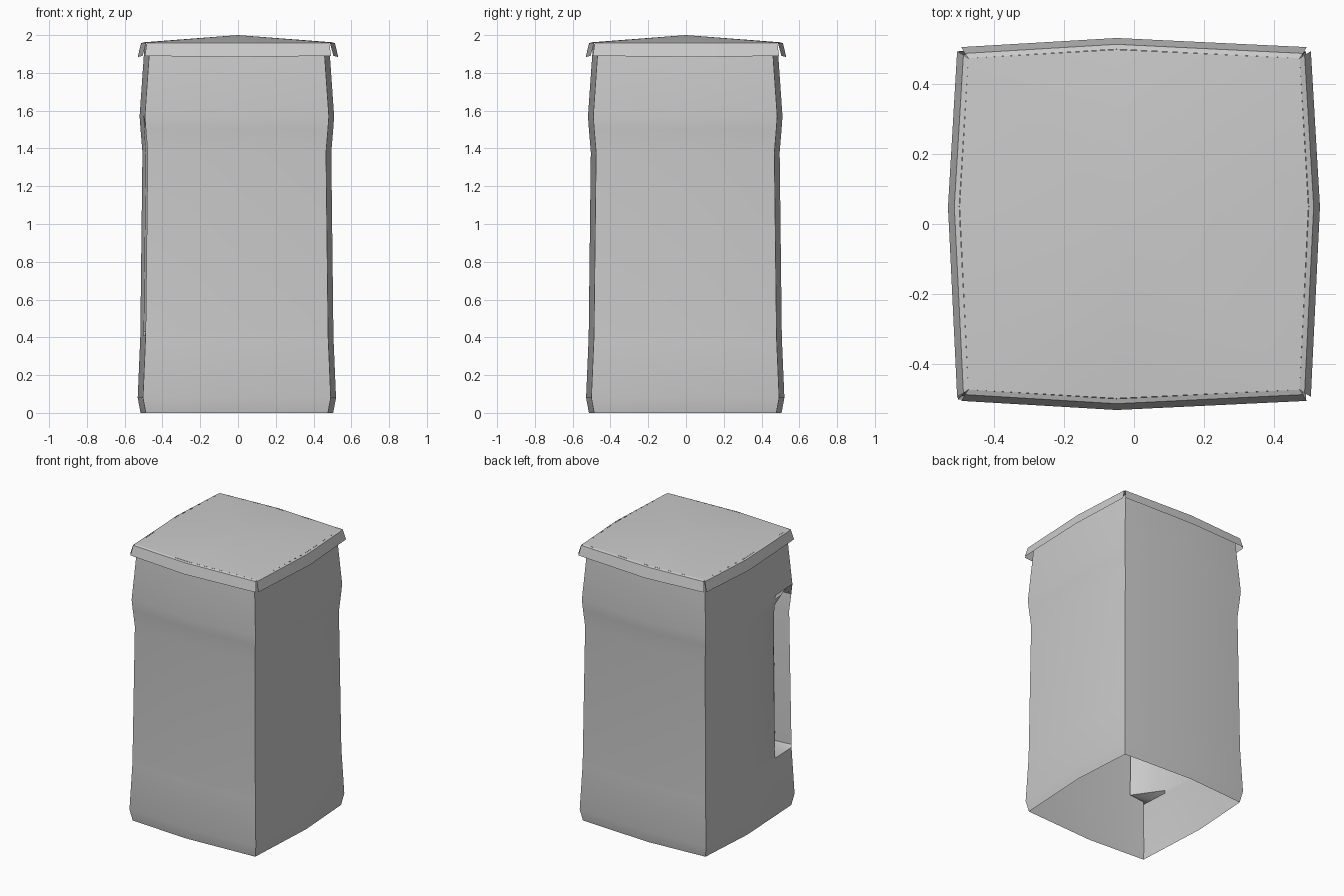
import bpy, bmesh
from mathutils import Matrix, Vector

if "Cube" in bpy.data.objects:
    bpy.data.objects.remove(bpy.data.objects["Cube"])


def make_object(name, bm, angle=0.6):
    bmesh.ops.recalc_face_normals(bm, faces=bm.faces)
    mesh = bpy.data.meshes.new(name)
    bm.to_mesh(mesh)
    bm.free()
    ob = bpy.data.objects.new(name, mesh)
    bpy.context.collection.objects.link(ob)
    bpy.ops.object.select_all(action='DESELECT')
    ob.select_set(True)
    bpy.context.view_layer.objects.active = ob
    bpy.ops.object.shade_smooth_by_angle(angle=angle)
    return ob


# Cross-section of the box: square corners with slightly bowed walls,
# and a folded-in strip beside the front left corner
def ring(c, z, dent):
    m = c + 0.028
    left = lambda y: -c - 0.028 * (y + c) / (c + 0.05)
    if dent:
        fold = [(left(-0.28), -0.28), (-0.36, -c + 0.012)]
    else:
        fold = [(left(-0.28), -0.28), (left(-0.4), -0.4)]
    pts = [(-c, -c), (-0.05, -m), (c, -c), (m, 0.05), (c, c),
           (-0.05, m), (-c, c), (-m, 0.05)] + fold
    return [(x - 0.006, y - 0.004, z) for x, y in pts]


# Box body, open underneath: half width, height, folded in or not
levels = [(0.482, 0, 0), (0.497, 0.08, 0), (0.483, 0.41, 0),
          (0.483, 0.43, 1), (0.472, 1.38, 1), (0.482, 1.5, 1),
          (0.487, 1.57, 0), (0.464, 1.9, 0), (0.46, 1.95, 0)]
bm = bmesh.new()
rows = [[bm.verts.new(p) for p in ring(*lv)] for lv in levels]
for a, b in zip(rows, rows[1:]):
    n = len(a)
    for i in range(n):
        j = (i + 1) % n
        bm.faces.new((a[i], a[j], b[j], b[i]))
make_object("box_body", bm)

# Lid top: shallow peaked sheet
bm = bmesh.new()
c, m, z = 0.473, 0.498, 1.962
outline = [(-c, -c), (-0.05, -m), (c, -c), (m, 0.05),
           (c, c), (-0.05, m), (-c, c), (-m, 0.05)]
edge = [bm.verts.new((x, y, z)) for x, y in outline]
peak = bm.verts.new((0, 0, 2.0))
for i in range(8):
    bm.faces.new((edge[i], edge[(i + 1) % 8], peak))
make_object("lid_top", bm)

# Lid flaps: one bent strip per side, open at the corners
profile = [(0.473, 1.962, 0.473), (0.487, 1.957, 0.483), (0.505, 1.89, 0.493)]
for k, (side, mid) in enumerate([("front", -0.05), ("right", 0.05),
                                 ("back", 0.05), ("left", -0.05)]):
    bm = bmesh.new()
    rows = [[bm.verts.new((-half, -out, z)),
             bm.verts.new((mid, -out - 0.026, z - (0.006 if z < 1.9 else 0))),
             bm.verts.new((half, -out, z))] for out, z, half in profile]
    for a, b in zip(rows, rows[1:]):
        for i in range(2):
            bm.faces.new((a[i], b[i], b[i + 1], a[i + 1]))
    bm.transform(Matrix.Rotation(k * 1.5707963, 4, 'Z'))
    # strips are open, so face them outward explicitly
    ob = make_object("lid_flap_" + side, bm)
    normal = sum((p.normal for p in ob.data.polygons), Vector())
    if normal.z < 0:
        ob.data.flip_normals()
